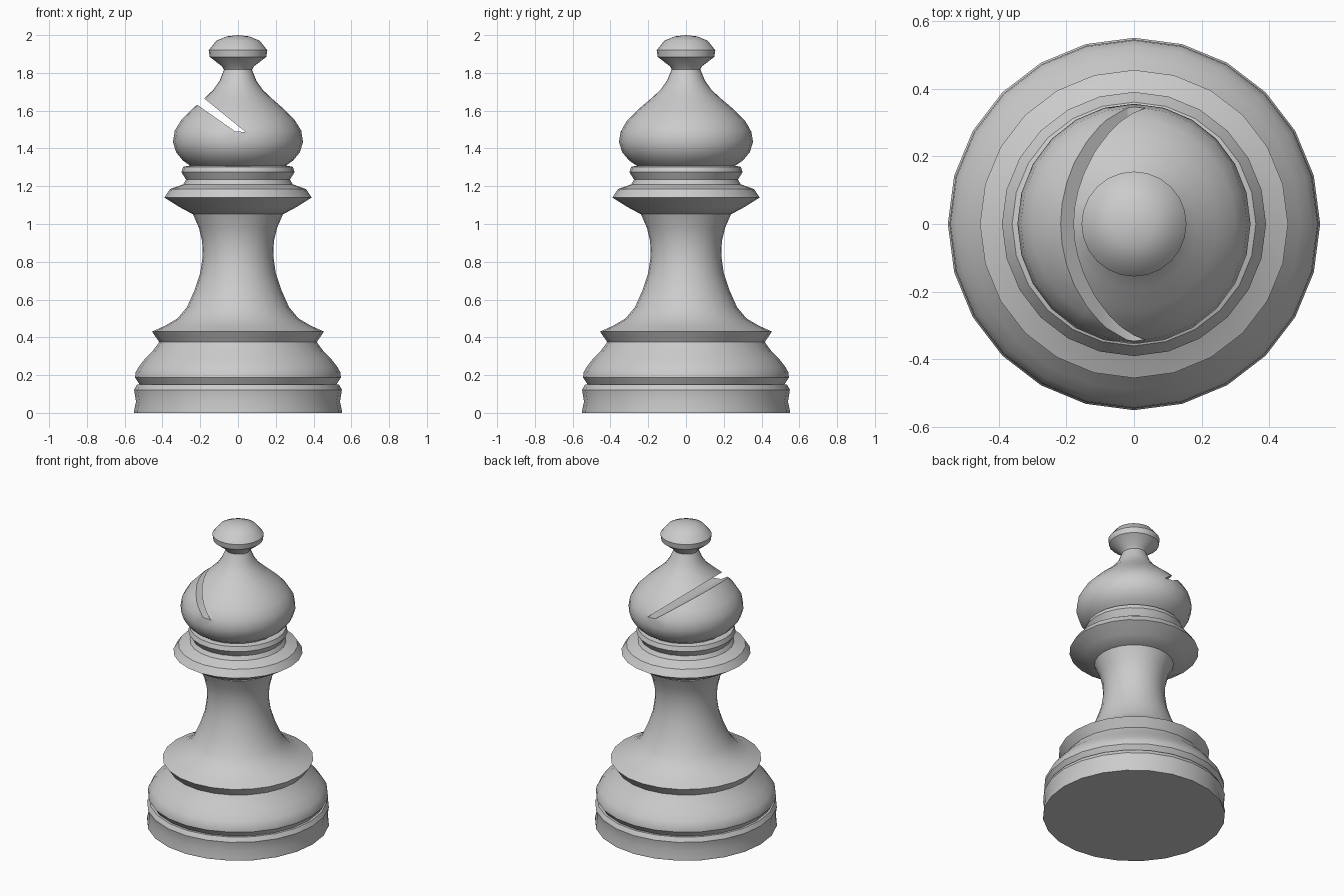
import bpy, bmesh
from math import cos, sin, tau, radians

if "Cube" in bpy.data.objects:
    bpy.data.objects.remove(bpy.data.objects["Cube"], do_unlink=True)

SIDES = 24

grey = bpy.data.materials.new("matte_grey")
grey.use_nodes = True
GREY = (0.6, 0.6, 0.6, 1)
grey.diffuse_color = GREY
grey.node_tree.nodes["Principled BSDF"].inputs["Base Color"].default_value = GREY


def add_object(name, bm):
    bmesh.ops.recalc_face_normals(bm, faces=bm.faces)
    mesh = bpy.data.meshes.new(name)
    bm.to_mesh(mesh)
    bm.free()
    mesh.materials.append(grey)
    obj = bpy.data.objects.new(name, mesh)
    bpy.context.collection.objects.link(obj)
    return obj


def activate(obj):
    bpy.ops.object.select_all(action='DESELECT')
    obj.select_set(True)
    bpy.context.view_layer.objects.active = obj


def smooth(obj):
    activate(obj)
    bpy.ops.object.shade_smooth_by_angle(angle=radians(32))


def lathe(name, profile, x_scale=1.0):
    """Turn a (radius, height) profile about z; both ends are closed."""
    bm = bmesh.new()
    rings = []
    for r, z in profile:
        if r == 0:
            rings.append([bm.verts.new((0, 0, z))] * SIDES)
        else:
            rings.append([bm.verts.new((r * x_scale * cos(tau * i / SIDES),
                                        r * sin(tau * i / SIDES), z))
                          for i in range(SIDES)])
    for low, high in zip(rings, rings[1:]):
        for i in range(SIDES):
            j = (i + 1) % SIDES
            corners = dict.fromkeys((low[i], low[j], high[j], high[i]))
            bm.faces.new(list(corners))
    for ring in (rings[0], rings[-1]):
        if ring[0] is not ring[1]:
            bm.faces.new(ring)
    return add_object(name, bm)


# Foot disc and rounded plinth with its lip
foot = lathe("foot", [(.55, 0), (.55, .012), (.54, .06), (.55, .122),
                      (.535, .15)])
plinth = lathe("plinth", [(.52, .15), (.545, .187), (.542, .215), (.525, .245),
                          (.49, .29), (.45, .33), (.417, .375), (.455, .43)])

# Flared stem
stem = lathe("stem", [(.455, .43), (.385, .462), (.32, .5), (.27, .56), (.23, .65),
                      (.2, .74), (.187, .83), (.19, .91), (.207, .98), (.24, 1.055)])

# Collar with a smaller ring above
collar = lathe("collar", [(.24, 1.052), (.31, 1.09), (.39, 1.14), (.36, 1.185),
                          (.29, 1.21), (.275, 1.235)])
neck_ring = lathe("neck_ring", [(.275, 1.235), (.3, 1.275), (.29, 1.303), (.25, 1.31)])

# Onion-shaped head, slightly narrower across x
head = lathe("head", [(.255, 1.305), (.3, 1.335), (.338, 1.38), (.355, 1.435),
                      (.345, 1.495), (.31, 1.55), (.255, 1.605), (.19, 1.66),
                      (.135, 1.71), (.1, 1.76), (.075, 1.82)], .97)

# Slanted slot cut right through the head
bm = bmesh.new()
outline = [(-.015, 1.49), (.04, 1.487), (-.37, 1.82), (-.385, 1.75)]
face = bm.faces.new([bm.verts.new((x, -.6, z)) for x, z in outline])
extruded = bmesh.ops.extrude_face_region(bm, geom=[face])
bmesh.ops.translate(bm, vec=(0, 1.2, 0),
                    verts=[v for v in extruded["geom"] if isinstance(v, bmesh.types.BMVert)])
cutter = add_object("slot_cutter", bm)
cutter.hide_render = True
cut = head.modifiers.new("slot", 'BOOLEAN')
cut.operation = 'DIFFERENCE'
cut.solver = 'EXACT'
cut.object = cutter
activate(head)
bpy.ops.object.modifier_apply(modifier=cut.name)
bpy.data.objects.remove(cutter, do_unlink=True)

# Knob on top
finial = lathe("finial", [(.07, 1.81), (.085, 1.835), (.15, 1.885), (.155, 1.92),
                          (.115, 1.97), (.06, 1.993), (0, 2)])

for part in (foot, plinth, stem, collar, neck_ring, head, finial):
    smooth(part)
